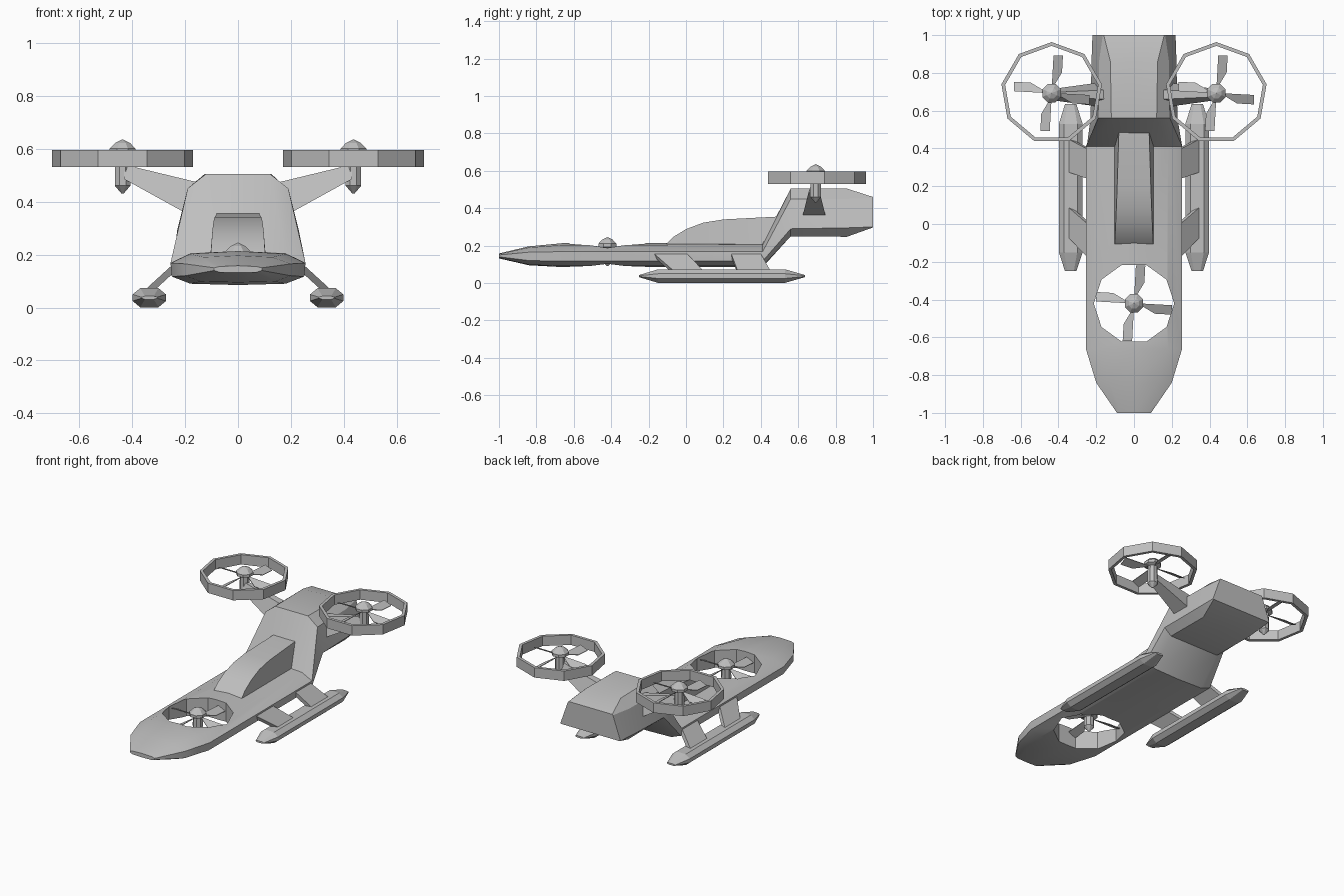
import bpy
import bmesh
from math import radians, cos, sin, pi, tan
from mathutils import Vector

if "Cube" in bpy.data.objects:
    bpy.data.objects.remove(bpy.data.objects["Cube"], do_unlink=True)

grey = bpy.data.materials.new("light_grey")
grey.use_nodes = True
grey.diffuse_color = (0.52, 0.52, 0.52, 1)
bsdf = next(n for n in grey.node_tree.nodes if n.type == 'BSDF_PRINCIPLED')
bsdf.inputs["Base Color"].default_value = grey.diffuse_color
bsdf.inputs["Roughness"].default_value = 0.7


def finish(name, bm):
    """Turn a bmesh into a named grey object."""
    bmesh.ops.remove_doubles(bm, verts=bm.verts, dist=0.0001)
    bmesh.ops.recalc_face_normals(bm, faces=bm.faces)
    mesh = bpy.data.meshes.new(name)
    bm.to_mesh(mesh)
    bm.free()
    mesh.materials.append(grey)
    obj = bpy.data.objects.new(name, mesh)
    bpy.context.collection.objects.link(obj)
    return obj


def loft(name, rings, loop=False):
    """Skin a list of closed rings; cap the ends unless they loop round."""
    bm = bmesh.new()
    vs = [[bm.verts.new(p) for p in ring] for ring in rings]
    n = len(rings[0])
    pairs = list(zip(vs, vs[1:])) + ([(vs[-1], vs[0])] if loop else [])
    for a, b in pairs:
        for i in range(n):
            j = (i + 1) % n
            bm.faces.new((a[i], a[j], b[j], b[i]))
    if not loop:
        bm.faces.new(vs[0])
        bm.faces.new(vs[-1])
    return finish(name, bm)


def circle(center, r, z, sides, turn=0.0):
    return [(center[0] + r * cos(turn + 2 * pi * i / sides),
             center[1] + r * sin(turn + 2 * pi * i / sides), z) for i in range(sides)]


def smooth(obj, angle):
    bpy.ops.object.select_all(action='DESELECT')
    obj.select_set(True)
    bpy.context.view_layer.objects.active = obj
    bpy.ops.object.shade_smooth_by_angle(angle=radians(angle))


# Hull: y, then (half width, z) of top edge, shoulder, chine, bottom edge, then arch
stations = [
    (-1.0, (.07, .155), (.09, .15), (.09, .14), (.07, .133), .003),
    (-.84, (.13, .19), (.20, .165), (.20, .12), (.14, .098), .006),
    (-.66, (.18, .203), (.255, .168), (.25, .117), (.18, .09), .01),
    (.41, (.18, .205), (.255, .168), (.25, .117), (.18, .09), .01),
    (.56, (.12, .505), (.19, .45), (.23, .29), (.18, .25), 0),
    (.86, (.125, .505), (.185, .45), (.225, .295), (.18, .247), 0),
    (1.0, (.16, .46), (.165, .455), (.22, .30), (.215, .297), 0),
]
rings = []
for y, top, shoulder, chine, bottom, arch in stations:
    half = [top, shoulder, chine, bottom]
    ring = [(0, y, top[1] + arch)] + [(w, y, z) for w, z in half]
    ring += [(0, y, bottom[1] - arch / 2)] + [(-w, y, z) for w, z in reversed(half)]
    rings.append(ring)
hull = loft("hull", rings)

# Front duct cut through the hull
duct = (0, -.42)
cutter = loft("duct_cutter", [circle(duct, .213, z, 10) for z in (0, .3)])
cutter.hide_render = True
cut = hull.modifiers.new("duct", 'BOOLEAN')
cut.operation = 'DIFFERENCE'
cut.solver = 'EXACT'
cut.object = cutter
bpy.context.view_layer.objects.active = hull
bpy.ops.object.modifier_apply(modifier=cut.name)
bpy.data.objects.remove(cutter, do_unlink=True)
smooth(hull, 30)

# Canopy: y, half width, top z
canopy = loft("canopy", [
    [(-.105, y, .19), (-w, y, z), (w, y, z), (.105, y, .19)]
    for y, w, z in [(-.11, .102, .205), (-.07, .1, .245), (0, .097, .288),
                    (.09, .093, .322), (.2, .089, .34), (.49, .08, .355)]])
smooth(canopy, 25)


def rotor(name, center, z, foot):
    """Hub with a domed cap, a narrow neck ending at foot, and four blades."""
    profile = [(.001, .075), (.03, .062), (.053, .04), (.053, .022), (.03, .012)]
    rings = [circle(center, r, z + h, 8, pi / 8) for r, h in profile]
    rings += [circle(center, .032, foot + .03, 8, pi / 8), circle(center, .004, foot, 8, pi / 8)]
    loft(name + "_hub", rings)
    outline = [(0, .02), (.01, .2), (.06, .2), (.055, .11), (.025, .06)]
    for k in range(4):
        a = k * pi / 2
        layers = []
        for t in (-.002, .002):
            layers.append([(center[0] + x * cos(a) - r * sin(a),
                            center[1] + x * sin(a) + r * cos(a),
                            z + t - (x - .03) * tan(radians(25))) for x, r in outline])
        loft(f"{name}_blade_{k + 1}", layers)


rotor("front_rotor", duct, .17, .09)

for side, s in (("left", 1), ("right", -1)):
    # Rear rotor with its nine-sided guard ring
    c = (s * .436, .693)
    rotor(side + "_rear_rotor", c, .56, .43)
    loft(side + "_guard_ring",
         [circle(c, r, z, 9, pi / 2) for r, z in
          [(.27, .53), (.27, .595), (.25, .595), (.25, .53)]], loop=True)

    # Tapered arm carrying the rotor
    def arm_section(x, low, high, wide, narrow):
        return [(s * x, .685 + d, z) for d, z in
                [(-wide, low), (wide, low), (narrow, high), (-narrow, high)]]
    loft(side + "_rotor_arm", [arm_section(.14, .325, .47, .07, .025),
                               arm_section(.43, .485, .54, .03, .012)])

    # Landing skid with tapered ends
    skid = []
    for y, w, h in [(-.25, .03, .006), (-.15, .063, .036), (.53, .063, .036), (.635, .03, .006)]:
        shape = [(-1, .35), (-.55, 1), (.55, 1), (1, .35), (1, -.35), (.55, -1), (-.55, -1), (-1, -.35)]
        skid.append([(s * .335 + u * w, y, .037 + v * h) for u, v in shape])
    loft(side + "_skid", skid)

    # Swept struts between hull and skid
    for place, inner, outer in (("front", (-.19, -.01), (-.07, .09)),
                                ("rear", (.235, .39), (.275, .45))):
        loft(f"{side}_{place}_strut", [
            [(s * (x + t), y, z + t) for y in ys for t in
             ((-.009, .009) if y == ys[0] else (.009, -.009))]
            for x, z, ys in ((.225, .165, inner), (.34, .06, outer))])
